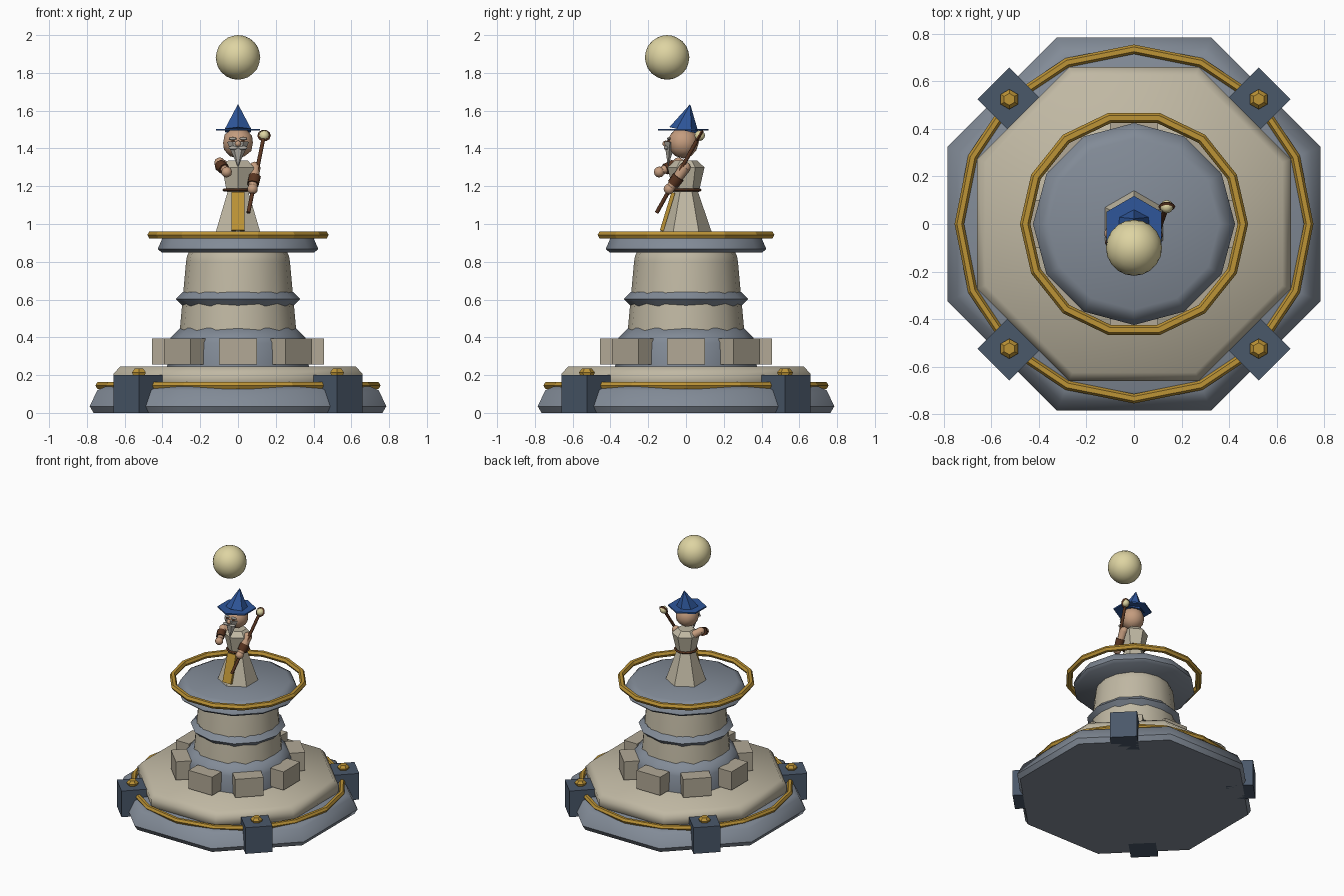
import bpy, bmesh, math
from mathutils import Vector

cube = bpy.data.objects.get("Cube")
if cube:
    bpy.data.objects.remove(cube, do_unlink=True)


def material(name, *srgb):
    lin = [((c / 255 + 0.055) / 1.055) ** 2.4 for c in srgb] + [1]
    m = bpy.data.materials.new(name)
    m.use_nodes = True
    m.diffuse_color = lin
    m.node_tree.nodes["Principled BSDF"].inputs["Base Color"].default_value = lin
    return m


STONE = material("pale stone", 192, 184, 163)
BLOCK = material("weathered stone", 178, 169, 150)
SLATE = material("blue grey stone", 130, 139, 151)
DARK = material("dark slate", 74, 88, 106)
GOLD = material("gold", 188, 147, 54)
BLUE = material("hat blue", 46, 86, 154)
SKIN = material("skin", 196, 156, 126)
BROWN = material("brown leather", 88, 52, 32)
BEARD = material("grey beard", 176, 172, 164)
CREAM = material("glowing cream", 222, 212, 162)


def finish(name, bm, mat, smooth=None):
    bmesh.ops.recalc_face_normals(bm, faces=bm.faces)
    mesh = bpy.data.meshes.new(name)
    bm.to_mesh(mesh)
    bm.free()
    mesh.materials.append(mat)
    ob = bpy.data.objects.new(name, mesh)
    bpy.context.collection.objects.link(ob)
    if smooth:
        bpy.ops.object.select_all(action="DESELECT")
        ob.select_set(True)
        bpy.context.view_layer.objects.active = ob
        bpy.ops.object.shade_smooth_by_angle(angle=math.radians(smooth))
    return ob


def lathe(name, profile, sides, mat, turn=0.0, smooth=None):
    """Closed turned shape from (radius, height) points, bottom to top."""
    bm = bmesh.new()
    rings = []
    for r, z in profile:
        angles = [math.radians(turn) + math.tau * i / sides for i in range(sides)]
        rings.append([bm.verts.new((r * math.cos(a), r * math.sin(a), z)) for a in angles])
    for low, high in zip(rings, rings[1:]):
        for i in range(sides):
            j = (i + 1) % sides
            bm.faces.new((low[i], low[j], high[j], high[i]))
    bm.faces.new(rings[0][::-1])
    bm.faces.new(rings[-1])
    return finish(name, bm, mat, smooth)


def torus(name, major, minor, sides, section, mat, loc, smooth=None):
    bm = bmesh.new()
    grid = []
    for i in range(sides):
        a = math.tau * i / sides
        row = []
        for k in range(section):
            b = math.tau * k / section
            r = major + minor * math.cos(b)
            row.append(bm.verts.new((r * math.cos(a), r * math.sin(a), minor * math.sin(b))))
        grid.append(row)
    for i in range(sides):
        for k in range(section):
            n, m = (i + 1) % sides, (k + 1) % section
            bm.faces.new((grid[i][k], grid[n][k], grid[n][m], grid[i][m]))
    ob = finish(name, bm, mat, smooth)
    ob.location = loc
    return ob


def ball(name, loc, radius, mat, scale=(1, 1, 1), detail=2):
    bm = bmesh.new()
    bmesh.ops.create_icosphere(bm, subdivisions=detail, radius=radius)
    ob = finish(name, bm, mat, 60)
    ob.location, ob.scale = loc, scale
    return ob


def box(name, loc, size, mat, rot=(0, 0, 0)):
    bm = bmesh.new()
    bmesh.ops.create_cube(bm, size=1)
    bmesh.ops.scale(bm, vec=size, verts=bm.verts)
    ob = finish(name, bm, mat)
    ob.location, ob.rotation_euler = loc, rot
    return ob


def rod(name, start, end, r1, r2, mat, sides=8):
    start, end = Vector(start), Vector(end)
    ob = lathe(name, [(r1, 0), (r2, (end - start).length)], sides, mat, smooth=50)
    ob.location = start
    ob.rotation_mode = "QUATERNION"
    ob.rotation_quaternion = (end - start).to_track_quat("Z", "Y")
    return ob


# Octagonal plinth: radii are given to the flats
def octagon(name, profile, mat):
    k = 1 / math.cos(math.pi / 8)
    return lathe(name, [(r * k, z) for r, z in profile], 8, mat, 22.5, 50)


octagon("plinth_base", [(0.765, 0), (0.785, 0.035), (0.745, 0.12), (0.7, 0.14)], SLATE)
octagon("plinth_step", [(0.64, 0.13), (0.66, 0.16), (0.66, 0.205), (0.625, 0.245)], STONE)
torus("plinth_gold_ring", 0.735, 0.02, 16, 6, GOLD, (0, 0, 0.145))

# Corner posts with studs
for i in range(4):
    a = math.radians(45 + 90 * i)
    x, y = 0.742 * math.cos(a), 0.742 * math.sin(a)
    box(f"corner_post_{i}", (x, y, 0.1), (0.19, 0.19, 0.2), DARK, (0, 0, a))
    stud = lathe(f"post_stud_{i}", [(0.035, 0.195), (0.042, 0.215), (0.025, 0.235)], 6, GOLD, 30)
    stud.location = (x, y, 0)

# Ring of stone blocks
for i in range(8):
    a = math.radians(45 * i)
    box(f"stone_block_{i}", (0.4 * math.cos(a), 0.4 * math.sin(a), 0.325),
        (0.11, 0.2, 0.14), BLOCK, (0, 0, a))

# Column
lathe("column_foot", [(0.375, 0.24), (0.37, 0.37), (0.355, 0.4), (0.305, 0.45)], 12, SLATE, smooth=50)
lathe("column_shaft", [(0.31, 0.42), (0.275, 0.8), (0.27, 0.83), (0.255, 0.86)], 16, STONE, smooth=50)
torus("column_band", 0.293, 0.037, 12, 4, SLATE, (0, 0, 0.603), 50)
lathe("platform", [(0.405, 0.85), (0.425, 0.868), (0.4, 0.925), (0.36, 0.945)], 12, SLATE, smooth=50)
torus("platform_gold_ring", 0.458, 0.022, 14, 6, GOLD, (0, 0, 0.942))

# Robe
lathe("robe_skirt", [(0.142, 0.94), (0.06, 1.18)], 6, STONE, 30)
lathe("robe_torso", [(0.068, 1.17), (0.098, 1.3), (0.06, 1.335)], 6, STONE, 30)
torus("belt", 0.075, 0.009, 12, 4, BROWN, (0, 0, 1.18))
box("robe_gold_sash", (0, -0.098, 1.065), (0.07, 0.02, 0.21), GOLD, (math.radians(-17), 0, 0))

# Head and face
ball("head", (0, -0.015, 1.43), 0.083, SKIN)
rod("beard", (0, -0.085, 1.435), (0, -0.095, 1.305), 0.058, 0.002, BEARD, 6).scale = (1, 0.6, 1)
ball("nose", (0, -0.108, 1.425), 0.017, SKIN)
for s in (-1, 1):
    ball("moustache", (s * 0.025, -0.105, 1.403), 0.026, BEARD, (1, 0.5, 0.4))
    ball("eyebrow", (s * 0.028, -0.09, 1.452), 0.022, BEARD, (1, 0.5, 0.35))
    ball("eye", (s * 0.026, -0.092, 1.436), 0.009, BROWN)

# Hat
brim = lathe("hat_brim", [(0.133, 1.494), (0.133, 1.504)], 6, BLUE, 30)
brim.location.y = -0.015
cone = lathe("hat_cone", [(0.08, 0), (0.002, 0.14)], 6, BLUE, 30)
cone.location = (0, -0.01, 1.495)
cone.rotation_euler.x = math.radians(-13)

# Right arm, raised forward
rod("right_upper_arm", (-0.06, 0, 1.3), (-0.098, -0.04, 1.325), 0.03, 0.028, SKIN)
ball("right_elbow", (-0.098, -0.04, 1.325), 0.028, SKIN)
rod("right_forearm", (-0.098, -0.04, 1.325), (-0.062, -0.135, 1.278), 0.025, 0.022, SKIN)
rod("right_cuff", (-0.094, -0.065, 1.31), (-0.073, -0.11, 1.29), 0.032, 0.03, BROWN)
ball("right_hand", (-0.06, -0.142, 1.275), 0.029, SKIN)

# Left arm, holding the staff
ball("left_shoulder", (0.087, -0.005, 1.3), 0.03, SKIN)
rod("left_arm", (0.09, -0.005, 1.3), (0.077, -0.085, 1.19), 0.03, 0.024, SKIN)
rod("left_cuff", (0.088, -0.04, 1.25), (0.08, -0.07, 1.21), 0.034, 0.032, BROWN)
ball("left_hand", (0.077, -0.09, 1.185), 0.029, SKIN)

# Staff with its orb
rod("staff", (0.055, -0.155, 1.06), (0.135, 0.065, 1.455), 0.011, 0.011, BROWN)
ball("staff_orb", (0.138, 0.073, 1.468), 0.028, CREAM)
claw = torus("staff_collar", 0.028, 0.008, 10, 4, BROWN, (0.138, 0.073, 1.468))
claw.rotation_euler.x = math.radians(60)

# Floating globe
ball("floating_globe", (0, -0.1, 1.882), 0.118, CREAM, detail=3)
